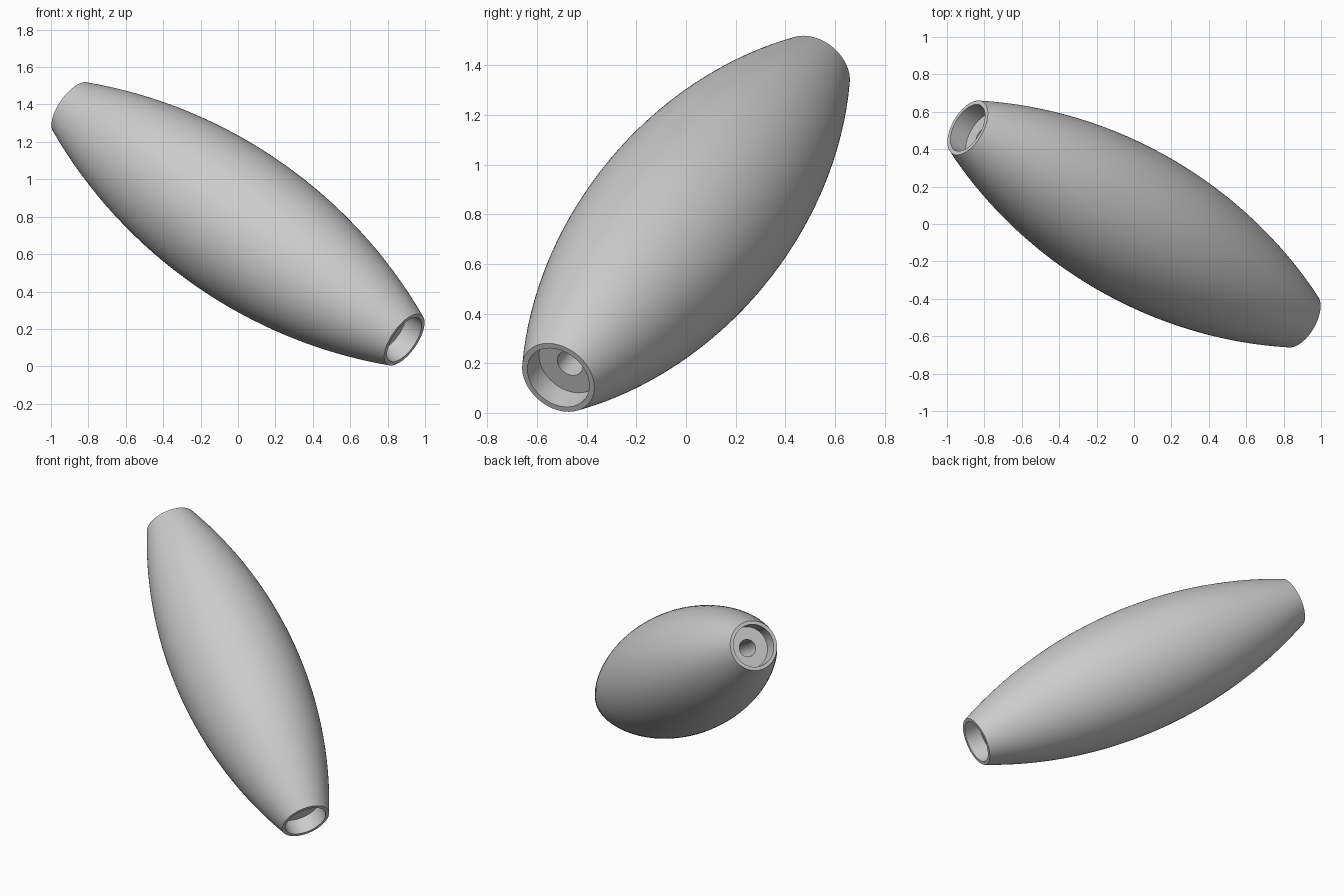
import bpy, bmesh, math
from mathutils import Vector, Matrix

if "Cube" in bpy.data.objects:
    bpy.data.objects.remove(bpy.data.objects["Cube"], do_unlink=True)

HALF, BELLY, END = 1.2, 0.402, 0.161       # half length, middle and end radius
BORE, DEPTH, HOLE = 0.138, 0.11, 0.056     # end socket and through hole
STEPS, SIDES = 32, 96

# Outer wall: one circular arc from end to end
sag = BELLY - END
arc_radius = (HALF ** 2 + sag ** 2) / (2 * sag)
profile = []
for i in range(STEPS + 1):
    h = -HALF + 2 * HALF * i / STEPS
    profile.append((BELLY - arc_radius + math.sqrt(arc_radius ** 2 - h * h), h))

# Rim, socket wall, socket floor and through hole, mirrored for the other end
socket = [(BORE, HALF), (BORE, HALF - DEPTH), (HOLE, HALF - DEPTH)]
profile += socket + [(r, -h) for r, h in reversed(socket)]

# Revolve the closed profile around its axis
bm = bmesh.new()
verts = [bm.verts.new((r, 0, h)) for r, h in profile]
edges = [bm.edges.new((a, b)) for a, b in zip(verts, verts[1:] + verts[:1])]
bmesh.ops.spin(bm, geom=verts + edges, cent=(0, 0, 0), axis=(0, 0, 1),
               angle=math.tau, steps=SIDES, use_duplicate=False)
bmesh.ops.remove_doubles(bm, verts=bm.verts, dist=0.0001)
bmesh.ops.recalc_face_normals(bm, faces=bm.faces)

# Lay the axis along its slant
axis = Vector((-0.89, 0.515, 0.62)).normalized()
turn = Vector((0, 0, 1)).rotation_difference(axis).to_matrix().to_4x4()
bm.transform(Matrix.Translation((0, 0, 0.762)) @ turn)

mesh = bpy.data.meshes.new("barrel_body")
bm.to_mesh(mesh)
bm.free()
body = bpy.data.objects.new("barrel_body", mesh)
bpy.context.collection.objects.link(body)

# Plain grey
grey = bpy.data.materials.new("plain_grey")
grey.use_nodes = True
color = (0.6, 0.6, 0.6, 1)
grey.diffuse_color = color
grey.node_tree.nodes["Principled BSDF"].inputs["Base Color"].default_value = color
mesh.materials.append(grey)

# Smooth walls with crisp rims
bpy.ops.object.select_all(action="DESELECT")
body.select_set(True)
bpy.context.view_layer.objects.active = body
bpy.ops.object.shade_smooth_by_angle(angle=math.radians(35))
